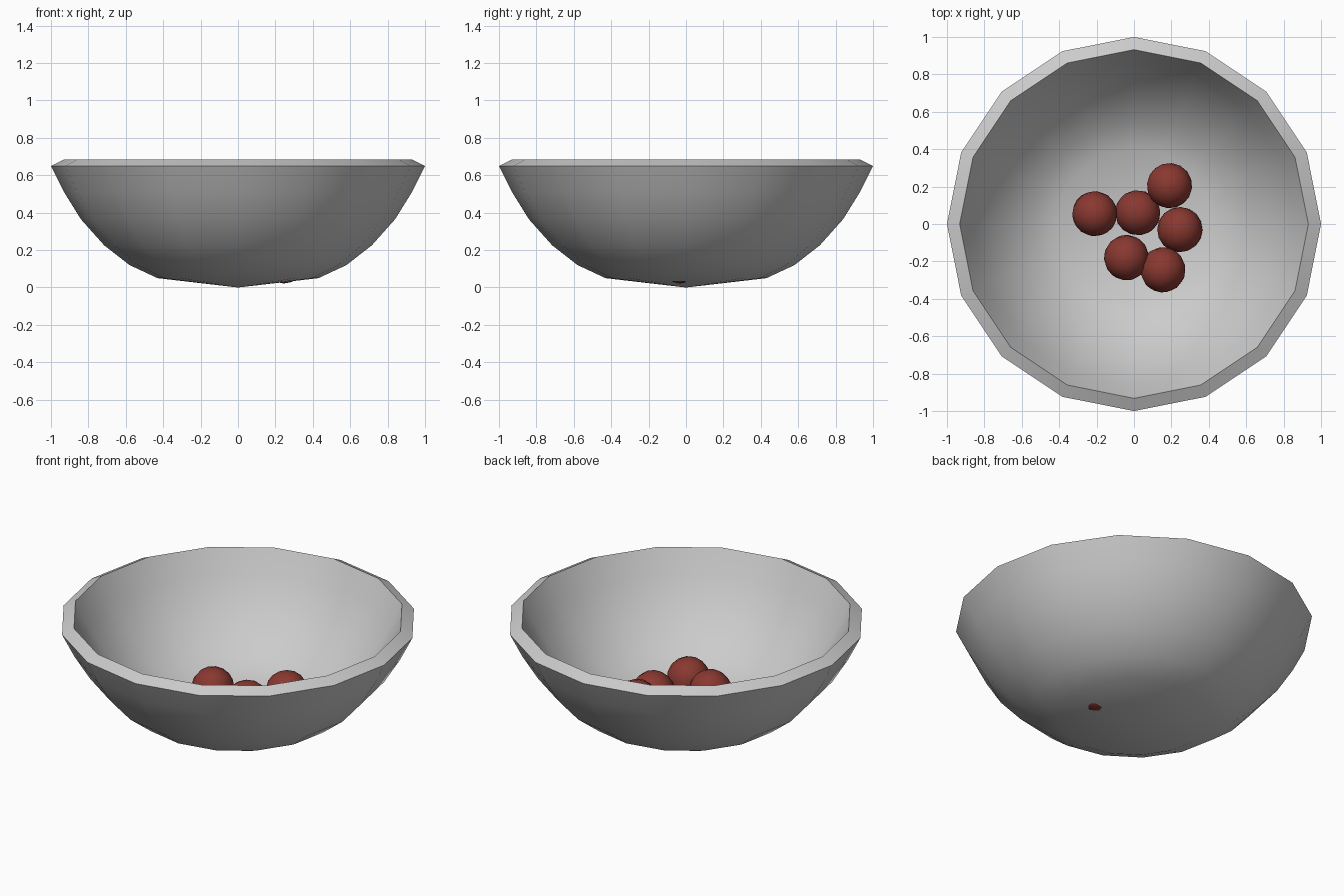
import bpy, bmesh, math

if "Cube" in bpy.data.objects:
    bpy.data.objects.remove(bpy.data.objects["Cube"])

def smooth(obj, angle):
    bpy.ops.object.select_all(action='DESELECT')
    obj.select_set(True)
    bpy.context.view_layer.objects.active = obj
    bpy.ops.object.shade_smooth_by_angle(angle=math.radians(angle))

# Bowl: outer profile (radius, height) turned around z with 16 sides
SIDES = 16
profile = [(0.43, 0.05), (0.58, 0.12), (0.715, 0.225), (0.84, 0.365), (0.93, 0.51), (1.0, 0.65)]
bm = bmesh.new()
apex = bm.verts.new((0, 0, 0))
rings = []
for r, z in profile:
    rings.append([bm.verts.new((r * math.cos(2 * math.pi * i / SIDES),
                                r * math.sin(2 * math.pi * i / SIDES), z))
                  for i in range(SIDES)])
for i in range(SIDES):
    j = (i + 1) % SIDES
    bm.faces.new((apex, rings[0][j], rings[0][i]))
    for low, high in zip(rings, rings[1:]):
        bm.faces.new((low[i], low[j], high[j], high[i]))
mesh = bpy.data.meshes.new("bowl")
bm.to_mesh(mesh)
bm.free()
bowl = bpy.data.objects.new("bowl", mesh)
bpy.context.collection.objects.link(bowl)

# Wall thickness, growing inward
wall = bowl.modifiers.new("wall", 'SOLIDIFY')
wall.thickness = 0.076
wall.offset = -1
bpy.context.view_layer.objects.active = bowl
bowl.select_set(True)
bpy.ops.object.modifier_apply(modifier="wall")
smooth(bowl, 40)

# Red balls resting in the bottom
red = bpy.data.materials.new("red")
red.diffuse_color = (0.25, 0.04, 0.03, 1)
red.use_nodes = True
red.node_tree.nodes["Principled BSDF"].inputs["Base Color"].default_value = red.diffuse_color
balls = [(-0.21, 0.055, 0.166), (0.02, 0.06, 0.143), (0.19, 0.205, 0.192),
         (0.245, -0.03, 0.142), (-0.04, -0.18, 0.168), (0.155, -0.245, 0.17)]
for n, pos in enumerate(balls, 1):
    bpy.ops.mesh.primitive_uv_sphere_add(segments=16, ring_count=8, radius=0.121, location=pos,
                                         rotation=(0.6 * n, 0.4 * n, 0.3 * n))
    ball = bpy.context.object
    ball.name = f"ball_{n}"
    ball.data.materials.append(red)
    smooth(ball, 60)
